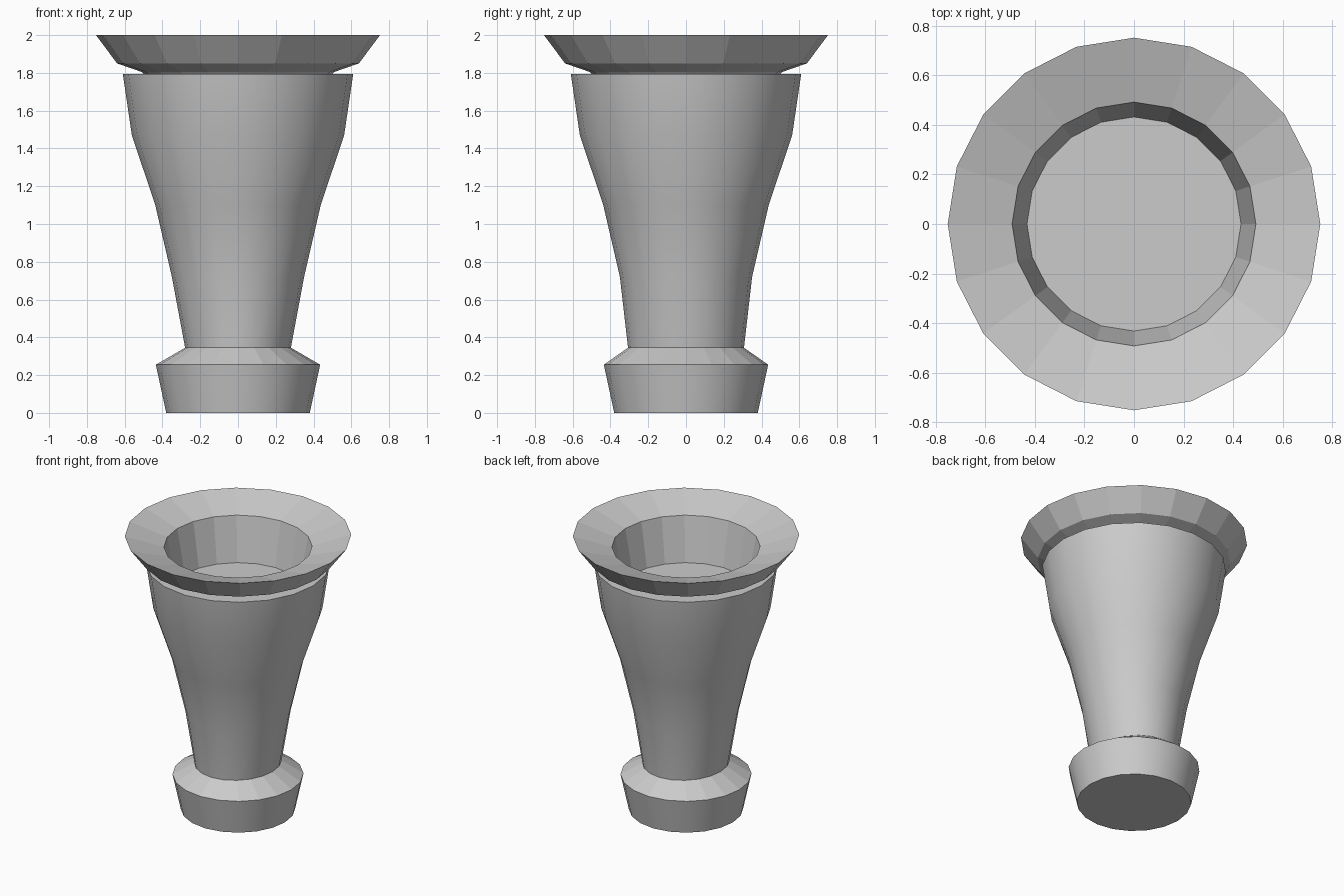
import bpy, bmesh
from math import sin, cos, pi

if "Cube" in bpy.data.objects:
    bpy.data.objects.remove(bpy.data.objects["Cube"])

SIDES = 20


def lathe(name, profile, smooth=(), cap_first=False, cap_last=False):
    """Revolve (rx, ry, z) rings; smooth lists the band indices shaded smooth."""
    bm = bmesh.new()
    rings = []
    for rx, ry, z in profile:
        rings.append([bm.verts.new((rx * cos(2 * pi * i / SIDES),
                                    ry * sin(2 * pi * i / SIDES), z))
                      for i in range(SIDES)])
    for b, (lo, hi) in enumerate(zip(rings, rings[1:])):
        for i in range(SIDES):
            j = (i + 1) % SIDES
            f = bm.faces.new((lo[i], lo[j], hi[j], hi[i]))
            f.smooth = b in smooth
    if cap_first:
        bm.faces.new(rings[0][::-1])
    if cap_last:
        bm.faces.new(rings[-1])
    # keep edges between bands crisp where the profile turns sharply
    bm.normal_update()
    for e in bm.edges:
        if len(e.link_faces) == 2 and e.calc_face_angle() > 0.6:
            e.smooth = False
    me = bpy.data.meshes.new(name)
    bm.to_mesh(me)
    bm.free()
    ob = bpy.data.objects.new(name, me)
    bpy.context.collection.objects.link(ob)
    return ob


def round_ring(r, z):
    return (r, r, z)


waist = (0.28, 0.307, 0.345)  # slightly oval neck above the foot

# Foot: flared block with a sloped shoulder
lathe("foot", [round_ring(0.38, 0), round_ring(0.435, 0.255), waist],
      smooth=(0,), cap_first=True)

# Body: smooth widening stem with a narrow ledge on top
lathe("body", [waist,
               round_ring(0.35, 0.72),
               round_ring(0.438, 1.1),
               round_ring(0.562, 1.47),
               round_ring(0.61, 1.795),
               round_ring(0.50, 1.795)],
      smooth=(0, 1, 2, 3))

# Rim: faceted flared lip, dished top and recessed cup with floor
lathe("rim", [round_ring(0.50, 1.795),
              round_ring(0.51, 1.805),
              round_ring(0.64, 1.85),
              round_ring(0.752, 2.0),
              round_ring(0.492, 1.92),
              round_ring(0.432, 1.6)],
      cap_last=True)
